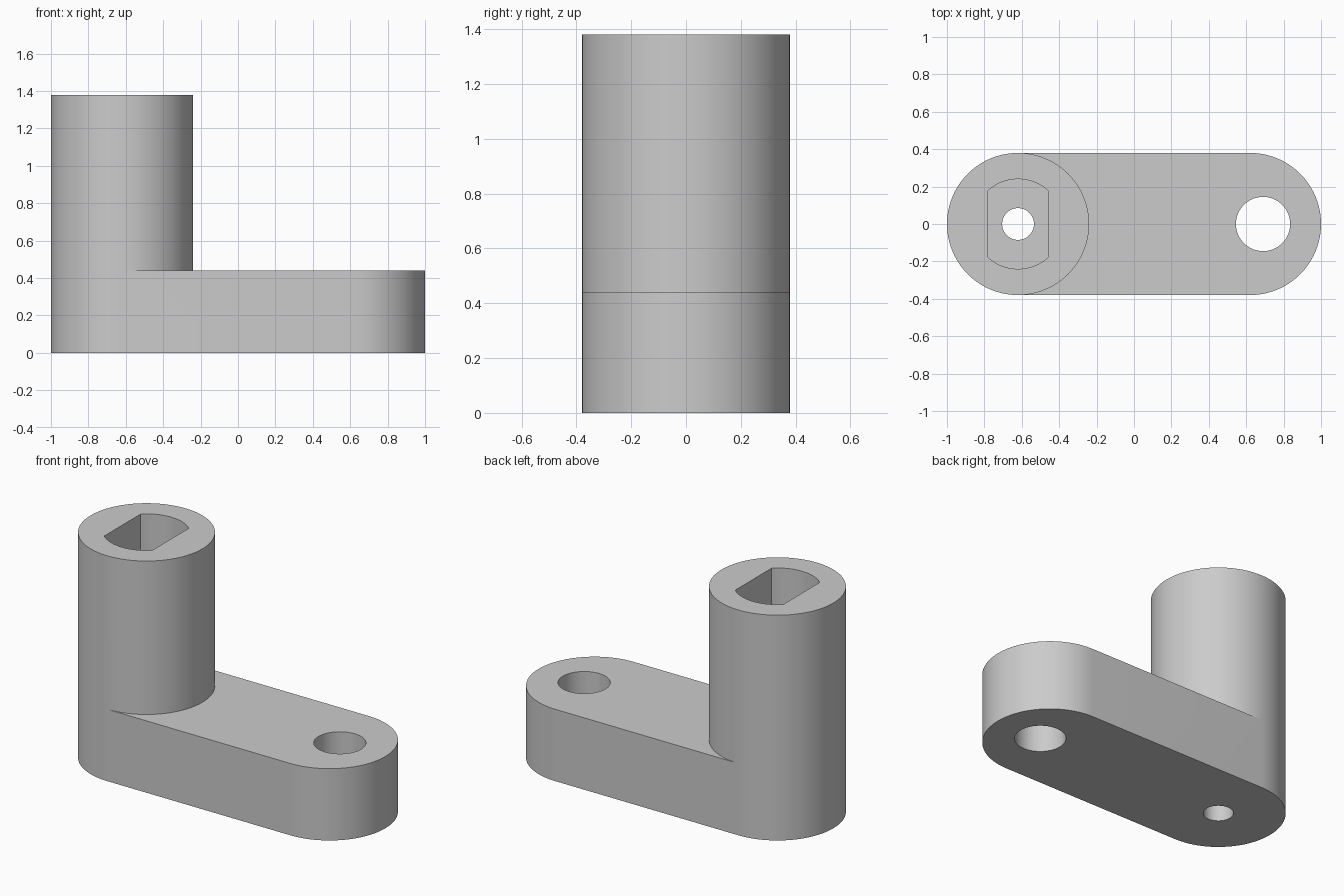
import bpy, bmesh
from math import cos, sin, pi, acos

cube = bpy.data.objects.get("Cube")
if cube:
    bpy.data.objects.remove(cube, do_unlink=True)

# Main sizes
R = 0.38            # arm end and column radius
END = 0.62          # distance of both end centres from the middle
ARM, TOP = 0.44, 1.38
SLOT_R, SLOT_HALF = 0.24, 0.163

bm = bmesh.new()


def arc(cx, r, start, end, steps):
    """Points along an arc centred on the x axis."""
    return [(cx + r * cos(start + (end - start) * i / steps),
             r * sin(start + (end - start) * i / steps)) for i in range(steps + 1)]


def circle(cx, r, steps=64):
    return arc(cx, r, 0, 2 * pi, steps)[:-1]


def wall(path, z0, z1, closed=True):
    """Upright wall along a path."""
    low, high = ([bm.verts.new((x, y, z)) for x, y in path] for z in (z0, z1))
    for i in range(0 if closed else 1, len(path)):
        bm.faces.new((low[i - 1], low[i], high[i], high[i - 1]))


def cap(z, *loops):
    """Flat face bounded by an outline and any holes."""
    edges = []
    for loop in loops:
        vs = [bm.verts.new((x, y, z)) for x, y in loop]
        edges += [bm.edges.new((vs[i - 1], vs[i])) for i in range(len(vs))]
    bmesh.ops.triangle_fill(bm, edges=edges, use_beauty=True, normal=(0, 0, 1))


# Profiles
arm_end = arc(END, R, -pi / 2, pi / 2, 48)
outer_half = arc(-END, R, pi / 2, 3 * pi / 2, 48)
inner_half = arc(-END, R, pi / 2, -pi / 2, 48)
column = outer_half + inner_half[::-1][1:-1]
arm = arm_end + outer_half
eye = circle(0.69, 0.145)
pin = circle(-END, 0.085, 48)
a = acos(SLOT_HALF / SLOT_R)
slot = arc(-END, SLOT_R, a, pi - a, 24) + arc(-END, SLOT_R, pi + a, 2 * pi - a, 24)

# Arm with its round eye and the pin hole
cap(0, arm, eye, pin)
cap(ARM, arm_end + inner_half, eye)
wall(arm, 0, ARM)
wall(eye, 0, ARM)
wall(pin, 0, ARM)

# Column with its flat-sided socket
wall(column, ARM, TOP)
cap(TOP, column, slot)
wall(slot, ARM, TOP)
cap(ARM, slot, pin)

bmesh.ops.remove_doubles(bm, verts=bm.verts, dist=0.0001)
bmesh.ops.recalc_face_normals(bm, faces=bm.faces)

mesh = bpy.data.meshes.new("crank_arm")
bm.to_mesh(mesh)
bm.free()
crank = bpy.data.objects.new("crank_arm", mesh)
bpy.context.collection.objects.link(crank)

# Plain grey
grey = bpy.data.materials.new("plain_grey")
grey.use_nodes = True
colour = (0.6, 0.6, 0.6, 1)
grey.diffuse_color = colour
grey.node_tree.nodes["Principled BSDF"].inputs["Base Color"].default_value = colour
mesh.materials.append(grey)

# Smooth round walls, crisp rims
bpy.ops.object.select_all(action='DESELECT')
crank.select_set(True)
bpy.context.view_layer.objects.active = crank
bpy.ops.object.shade_smooth_by_angle(angle=pi / 6)
